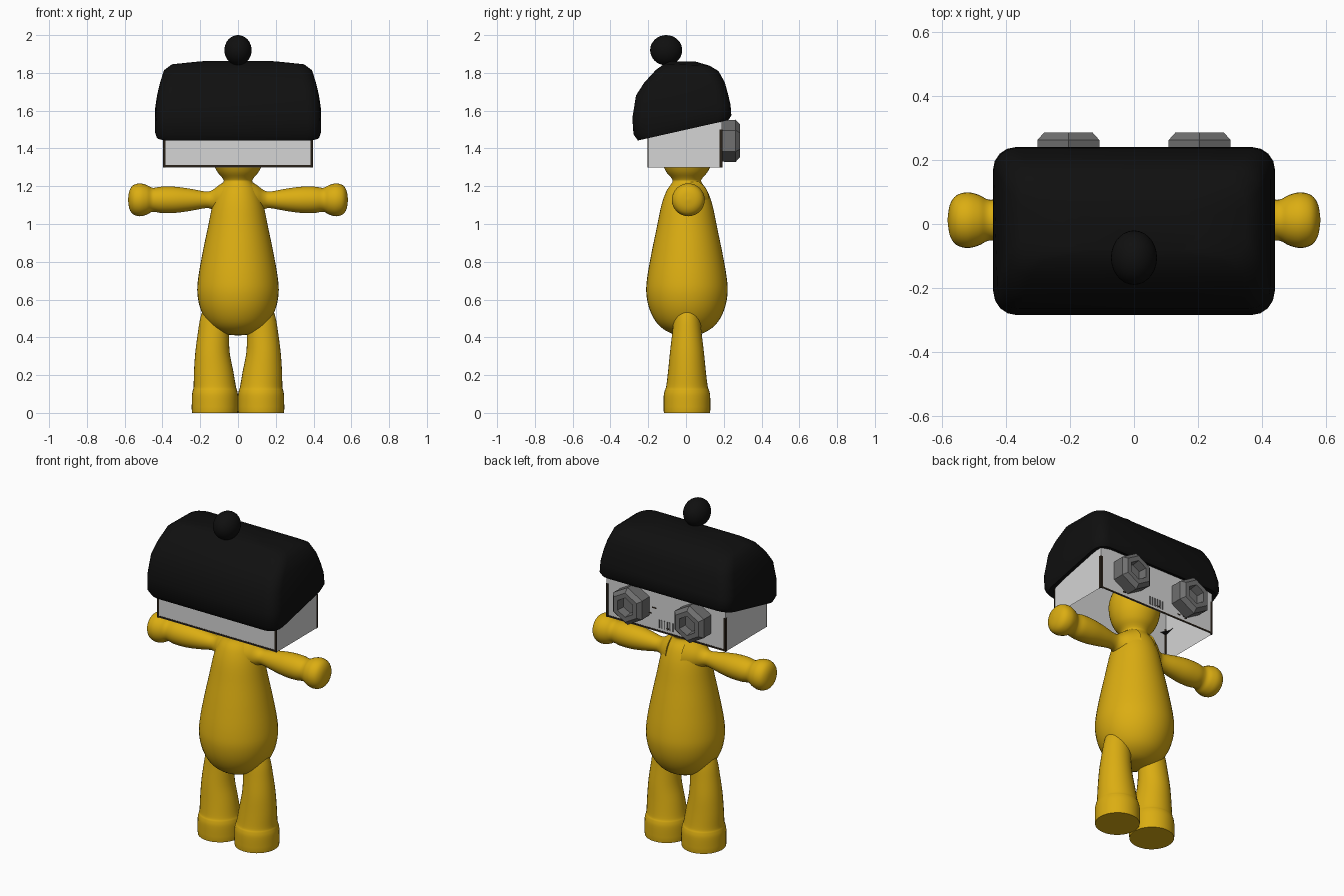
import bpy, bmesh, math, random
from mathutils import Vector

cube = bpy.data.objects.get("Cube")
if cube:
    bpy.data.objects.remove(cube, do_unlink=True)


def material(name, r, g, b):
    m = bpy.data.materials.new(name)
    m.use_nodes = True
    m.diffuse_color = (r, g, b, 1)
    shader = m.node_tree.nodes["Principled BSDF"]
    shader.inputs["Base Color"].default_value = (r, g, b, 1)
    shader.inputs["Roughness"].default_value = 0.7
    return m


GOLD = material("golden yellow", 0.71, 0.42, 0.006)
WHITE = material("box white", 0.66, 0.66, 0.66)
BLACK = material("hat black", 0.005, 0.005, 0.005)
BROWN = material("edge dark brown", 0.022, 0.015, 0.009)
STEEL = material("bolt grey", 0.16, 0.16, 0.16)


def finish(name, bm, mat, smooth=None):
    bmesh.ops.recalc_face_normals(bm, faces=bm.faces)
    mesh = bpy.data.meshes.new(name)
    bm.to_mesh(mesh)
    bm.free()
    mesh.materials.append(mat)
    ob = bpy.data.objects.new(name, mesh)
    bpy.context.collection.objects.link(ob)
    if smooth:
        bpy.ops.object.select_all(action='DESELECT')
        ob.select_set(True)
        bpy.context.view_layer.objects.active = ob
        bpy.ops.object.shade_smooth_by_angle(angle=math.radians(smooth))
    return ob


def loft(name, rings, mat, smooth=None, caps=(True, True)):
    """Skin a list of equal-length rings of points."""
    bm = bmesh.new()
    loops = [[bm.verts.new(p) for p in ring] for ring in rings]
    for a, b in zip(loops, loops[1:]):
        for i in range(len(a)):
            j = (i + 1) % len(a)
            bm.faces.new((a[i], a[j], b[j], b[i]))
    if caps[0]:
        bm.faces.new(loops[0])
    if caps[1]:
        bm.faces.new(loops[-1])
    return finish(name, bm, mat, smooth)


def circle(n, start=0.0):
    return [(math.cos(start + math.tau * i / n), math.sin(start + math.tau * i / n))
            for i in range(n)]


def refine(rows, steps=4):
    """Catmull-Rom interpolation of profile rows."""
    rows = [Vector(r) for r in rows]
    out = []
    for i in range(len(rows) - 1):
        p0, p1 = rows[max(i - 1, 0)], rows[i]
        p2, p3 = rows[i + 1], rows[min(i + 2, len(rows) - 1)]
        for k in range(steps):
            t = k / steps
            out.append(0.5 * (2 * p1 + (p2 - p0) * t
                              + (2 * p0 - 5 * p1 + 4 * p2 - p3) * t * t
                              + (3 * p1 - p0 - 3 * p2 + p3) * t ** 3))
    return out + [rows[-1]]


def plate(name, centre, size, mat):
    bm = bmesh.new()
    bmesh.ops.create_cube(bm, size=1)
    for v in bm.verts:
        v.co = Vector([c + s * p for c, s, p in zip(centre, size, v.co)])
    return finish(name, bm, mat)


# Body and head: one turned profile of (radius, height)
profile = [(0.004, 0.41), (0.08, 0.42), (0.15, 0.465), (0.195, 0.54), (0.215, 0.63),
           (0.21, 0.72), (0.187, 0.85), (0.16, 0.98), (0.135, 1.1), (0.108, 1.175),
           (0.078, 1.22), (0.08, 1.24), (0.112, 1.28), (0.135, 1.34), (0.14, 1.42),
           (0.11, 1.5), (0.06, 1.54), (0.004, 1.555)]
loft("body", [[(max(r, 0.003) * c, 0.005 + max(r, 0.003) * s, z) for c, s in circle(40)]
              for r, z in refine(profile)], GOLD, 60)

# Legs with feet: (height, centre x, radius x, radius y)
leg = [(0.02, 0.122, 0.123, 0.124), (0.09, 0.122, 0.122, 0.123), (0.12, 0.122, 0.117, 0.117),
       (0.14, 0.123, 0.112, 0.11), (0.22, 0.129, 0.104, 0.1), (0.32, 0.135, 0.091, 0.09),
       (0.42, 0.13, 0.083, 0.078), (0.5, 0.12, 0.08, 0.07), (0.58, 0.105, 0.07, 0.06)]
leg_rows = [Vector((0, 0.122, 0.121, 0.122))] + refine(leg)

# Arms with hands: (distance from the middle, radius)
arm = [(0.05, 0.11), (0.1, 0.078), (0.135, 0.052), (0.17, 0.044), (0.25, 0.058), (0.33, 0.069),
       (0.4, 0.07), (0.44, 0.064), (0.46, 0.066), (0.485, 0.079), (0.52, 0.087),
       (0.555, 0.077), (0.575, 0.048), (0.582, 0.004)]

for side, word in ((1, "left"), (-1, "right")):
    loft(word + "_leg", [[(side * (x + rx * c), 0.005 + ry * s, z) for c, s in circle(32)]
                         for z, x, rx, ry in leg_rows], GOLD, 50)
    loft(word + "_arm", [[(side * x, 0.012 + r * c, 1.128 + r * s) for c, s in circle(32)]
                         for x, r in refine(arm)], GOLD, 60)

# Box over the head, open underneath
X, Y0, Y1, Z0, Z1 = 0.395, -0.2, 0.19, 1.3, 1.7
corners = [(-X, Y0), (X, Y0), (X, Y1), (-X, Y1)]
loft("head_box", [[(x, y, z) for x, y in corners] for z in (Z0, Z1)], WHITE,
     caps=(False, True))

# Dark worn edges of the box
for y, word in ((Y0, "front"), (Y1, "back")):
    plate(word + "_bottom_edge", (0, y, Z0 + 0.007), (2 * X, 0.004, 0.009), BROWN)
    for side in (-1, 1):
        plate(word + "_corner_edge", (side * (X - 0.005), y, 1.4), (0.014, 0.005, 0.2), BROWN)
for side in (-1, 1):
    plate("side_corner_edge", (side * X, Y1 - 0.006, 1.4), (0.005, 0.012, 0.2), BROWN)

# Striped mouth panel and small scuffs on the face
for i in range(6):
    plate("mouth_stripe", (0.018 * i - 0.045, Y1, 1.35), (0.008, 0.004, 0.05), STEEL)
random.seed(4)
for i in range(12):
    plate("scuff", (random.uniform(-0.3, 0.3), Y1, random.uniform(1.32, 1.48)),
          (random.uniform(0.01, 0.03), 0.004, 0.007), BROWN)

# Hexagonal bolt eyes with hexagonal sockets: (radius, depth)
bolt = [(0.11, 0.185), (0.112, 0.262), (0.088, 0.285), (0.058, 0.285), (0.052, 0.235)]
for side, word in ((1, "left"), (-1, "right")):
    loft(word + "_bolt_eye", [[(side * 0.205 + r * c, y, 1.44 + r * s)
                               for c, s in circle(6, math.pi / 2)] for r, y in bolt], STEEL)


# Hat: rounded rectangles, tilted to sit lower at the front
def rounded(hx, y0, y1, zf, zb, radius=0.07, n=5):
    radius = min(radius, (y1 - y0) * 0.45)
    pts = []
    for k, (sx, sy) in enumerate(((1, 1), (-1, 1), (-1, -1), (1, -1))):
        cx = sx * (hx - radius)
        cy = y1 - radius if sy > 0 else y0 + radius
        for i in range(n):
            a = math.pi / 2 * (k + i / (n - 1))
            x, y = cx + radius * math.cos(a), cy + radius * math.sin(a)
            pts.append((x, y, zf + (zb - zf) * (y - y0) / (y1 - y0)))
    return pts


hat = [(0.396, -0.205, 0.195, 1.47, 1.56), (0.43, -0.255, 0.225, 1.442, 1.55),
       (0.44, -0.278, 0.24, 1.475, 1.575), (0.438, -0.284, 0.236, 1.56, 1.63),
       (0.427, -0.265, 0.222, 1.68, 1.69), (0.412, -0.22, 0.205, 1.75, 1.75),
       (0.392, -0.16, 0.172, 1.815, 1.81), (0.35, -0.115, 0.125, 1.848, 1.838),
       (0.2, -0.085, 0.05, 1.862, 1.86)]
loft("hat", [rounded(*row) for row in hat], BLACK, 50, caps=(False, True))

# Bobble on the hat
bm = bmesh.new()
bmesh.ops.create_uvsphere(bm, u_segments=28, v_segments=16, radius=1)
for v in bm.verts:
    v.co = Vector((0.072 * v.co.x, -0.105 + 0.085 * v.co.y, 1.92 + 0.08 * v.co.z))
finish("hat_bobble", bm, BLACK, 60)
